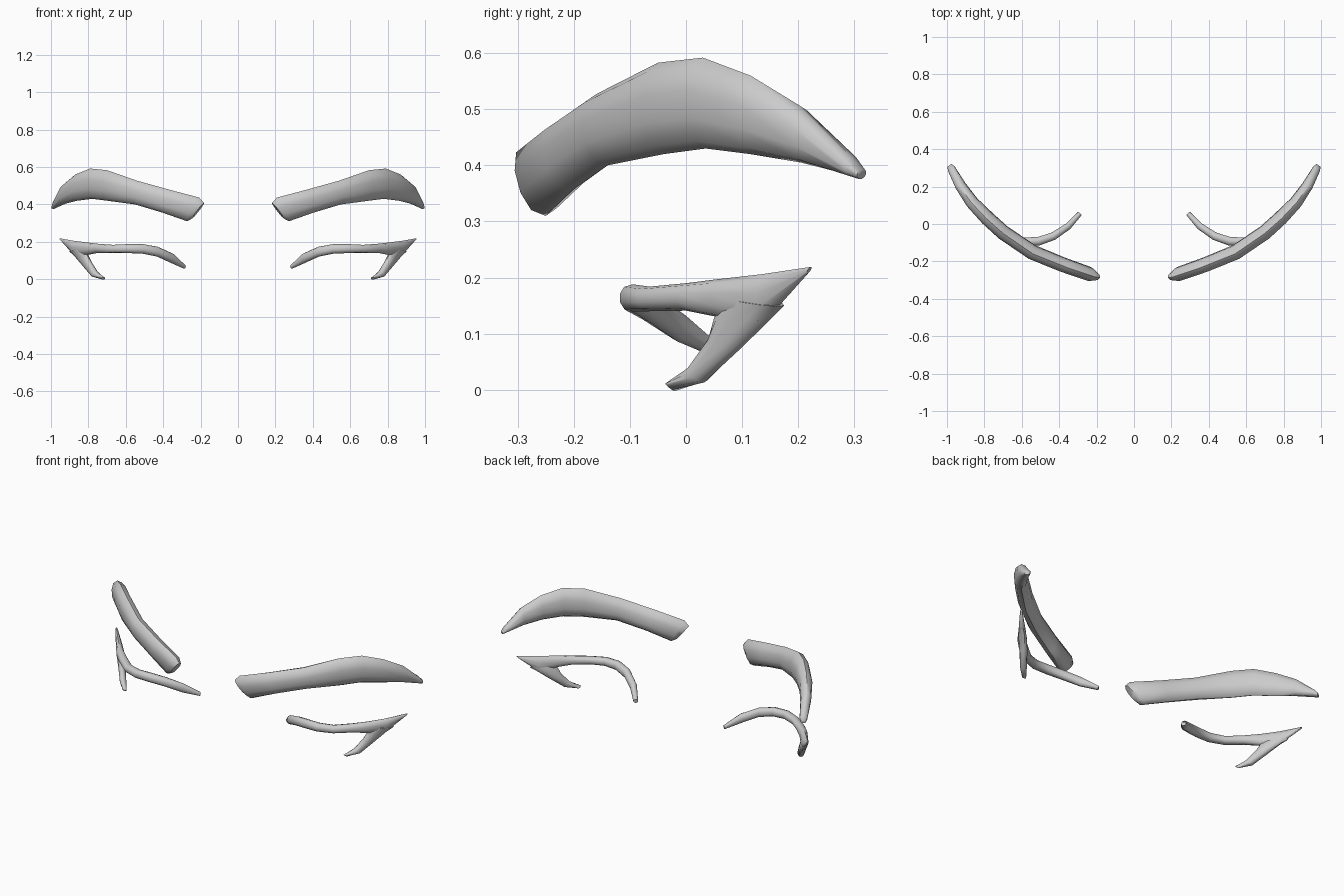
import bpy, bmesh, math
from mathutils import Vector

SIDES = 10


def loft(bm, sections):
    """Rounded band; each section is (upper edge, lower edge, thickness)."""
    mids = [(Vector(a) + Vector(b)) / 2 for a, b, t in sections]
    rings = []
    for i, (a, b, t) in enumerate(sections):
        half = (Vector(a) - Vector(b)) / 2
        tangent = mids[min(i + 1, len(mids) - 1)] - mids[max(i - 1, 0)]
        normal = tangent.cross(half).normalized() * t / 2
        ring = []
        for k in range(SIDES):
            ang = 2 * math.pi * k / SIDES
            c, s = math.cos(ang), math.sin(ang)
            s = math.copysign(abs(s) ** 0.8, s)
            ring.append(bm.verts.new(mids[i] + half * c + normal * s))
        rings.append(ring)
    for r, q in zip(rings, rings[1:]):
        for k in range(SIDES):
            n = (k + 1) % SIDES
            bm.faces.new((r[k], r[n], q[n], q[k]))
    bm.faces.new(rings[0])
    bm.faces.new(rings[-1])


def build(name, bands):
    """Make the part and its mirrored twin."""
    for side, sign in (("left", 1), ("right", -1)):
        bm = bmesh.new()
        for band in bands:
            loft(bm, band)
        for v in bm.verts:
            v.co.x *= sign
        bmesh.ops.recalc_face_normals(bm, faces=bm.faces)
        mesh = bpy.data.meshes.new(f"{side}_{name}")
        bm.to_mesh(mesh)
        bm.free()
        obj = bpy.data.objects.new(f"{side}_{name}", mesh)
        bpy.context.collection.objects.link(obj)
        bpy.ops.object.select_all(action='DESELECT')
        obj.select_set(True)
        bpy.context.view_layer.objects.active = obj
        bpy.ops.object.shade_smooth_by_angle(angle=math.radians(50))


# Eyebrow, from the nose side to the temple
brow = [
    ((.182, -.288, .408), (.245, -.262, .325), .045),
    ((.208, -.283, .437), (.272, -.250, .310), .075),
    ((.360, -.232, .477), (.400, -.203, .355), .078),
    ((.540, -.160, .527), (.550, -.140, .400), .080),
    ((.700, -.050, .583), (.700, -.040, .420), .080),
    ((.790, .030, .592), (.780, .035, .430), .078),
    ((.870, .115, .560), (.860, .115, .420), .070),
    ((.935, .205, .505), (.920, .205, .405), .058),
    ((.980, .295, .415), (.972, .295, .382), .044),
    ((.988, .313, .393), (.984, .313, .376), .028),
]

# Upper lash line, sweeping out to the pointed wing
lash = [
    ((.287, .057, .078), (.290, .057, .057), .026),
    ((.350, -.010, .138), (.355, -.015, .086), .038),
    ((.430, -.065, .174), (.432, -.065, .121), .044),
    ((.510, -.092, .188), (.510, -.092, .137), .048),
    ((.590, -.095, .188), (.590, -.095, .140), .048),
    ((.670, -.065, .184), (.670, -.065, .140), .048),
    ((.750, .000, .190), (.750, .000, .141), .048),
    ((.810, .055, .197), (.805, .055, .130), .044),
    ((.880, .135, .206), (.860, .135, .115), .036),
    ((.952, .222, .219), (.946, .218, .209), .012),
]

# Lower spur hooking back under the wing
spur = [
    ((.830, .075, .165), (.900, .175, .150), .034),
    ((.806, .050, .128), (.870, .152, .127), .040),
    ((.790, .040, .092), (.825, .098, .074), .040),
    ((.757, .008, .042), (.775, .032, .013), .036),
    ((.712, -.032, .009), (.730, -.025, .000), .022),
]

build("eyebrow", [brow])
build("eyelash", [lash, spur])
